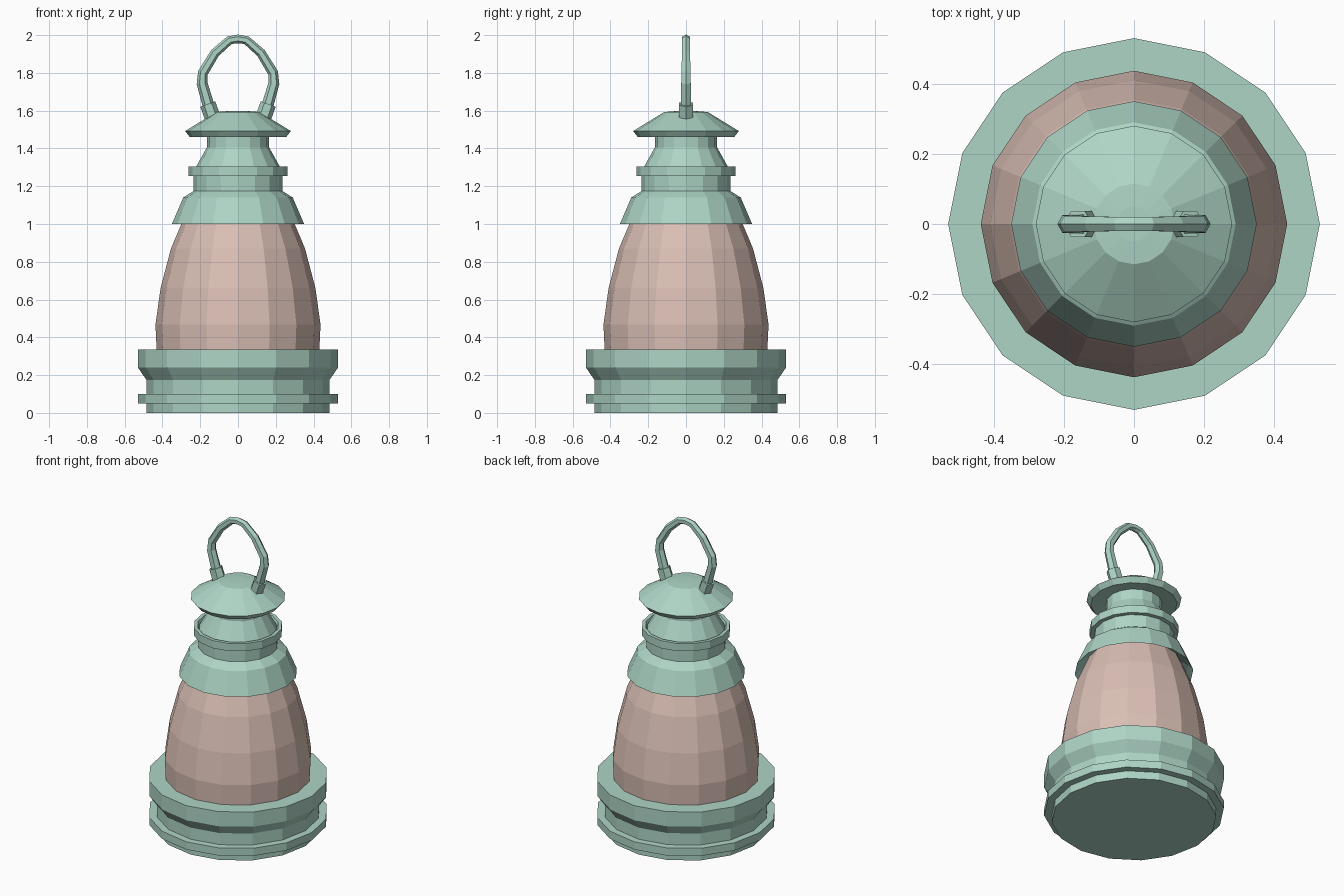
import bpy, bmesh, math
from mathutils import Vector

if "Cube" in bpy.data.objects:
    bpy.data.objects.remove(bpy.data.objects["Cube"])

SIDES = 16


def material(name, color):
    m = bpy.data.materials.new(name)
    m.diffuse_color = color
    m.use_nodes = True
    m.node_tree.nodes["Principled BSDF"].inputs["Base Color"].default_value = m.diffuse_color
    return m


metal = material("painted_metal", (0.42, 0.66, 0.56, 1))
glass = material("frosted_glass", (0.70, 0.52, 0.46, 1))


def finish(name, bm, mat):
    bmesh.ops.recalc_face_normals(bm, faces=bm.faces)
    mesh = bpy.data.meshes.new(name)
    bm.to_mesh(mesh)
    bm.free()
    mesh.materials.append(mat)
    ob = bpy.data.objects.new(name, mesh)
    bpy.context.collection.objects.link(ob)
    return ob


def skin(name, rings, mat):
    """Bridge successive vertex rings and cap both ends."""
    bm = bmesh.new()
    loops = [[bm.verts.new(p) for p in ring] for ring in rings]
    for a, b in zip(loops, loops[1:]):
        n = len(a)
        for i in range(n):
            j = (i + 1) % n
            bm.faces.new((a[i], a[j], b[j], b[i]))
    bm.faces.new(loops[0])
    bm.faces.new(loops[-1])
    return finish(name, bm, mat)


def lathe(name, profile, mat):
    angles = [2 * math.pi * i / SIDES for i in range(SIDES)]
    return skin(name, [[(r * math.cos(a), r * math.sin(a), z) for a in angles]
                       for r, z in profile], mat)


def tube(name, path, mat, sides=6):
    """Sweep a polygon along (x, z, radius) points in the xz plane."""
    pts = [Vector((x, 0, z)) for x, z, r in path]
    rings = []
    for i, p in enumerate(pts):
        t = (pts[min(i + 1, len(pts) - 1)] - pts[max(i - 1, 0)]).normalized()
        side = Vector((-t.z, 0, t.x))
        ring = []
        for k in range(sides):
            a = 2 * math.pi * (k + 0.5) / sides
            ring.append(p + path[i][2] * (side * math.sin(a) + Vector((0, math.cos(a), 0))))
        rings.append(ring)
    return skin(name, rings, mat)


# stepped base
lathe("base", [(0.485, 0), (0.485, 0.05), (0.53, 0.05), (0.53, 0.10), (0.485, 0.10),
               (0.485, 0.175), (0.53, 0.24), (0.53, 0.335), (0.40, 0.335)], metal)

# glass globe
lathe("globe", [(0.43, 0.32), (0.437, 0.467), (0.41, 0.66), (0.355, 0.87),
                (0.30, 1.0), (0.275, 1.06)], glass)

# flared collar, chimney ring, cone and neck
lathe("collar", [(0.27, 1.06), (0.32, 1.03), (0.35, 1.0), (0.29, 1.14), (0.235, 1.175),
                 (0.235, 1.255), (0.262, 1.255), (0.262, 1.305), (0.24, 1.305),
                 (0.232, 1.285), (0.165, 1.405), (0.165, 1.48)], metal)

# cap
lathe("cap", [(0.155, 1.47), (0.255, 1.46), (0.28, 1.492), (0.115, 1.593),
              (0.05, 1.598)], metal)

# carrying loop, mirrored from one half path
half = [(0.14, 1.58, 0.031), (0.16, 1.64, 0.031), (0.19, 1.745, 0.029), (0.186, 1.80, 0.027),
        (0.122, 1.905, 0.025), (0.045, 1.973, 0.023)]
tube("handle", half + [(0, 1.98, 0.023)] + [(-x, z, r) for x, z, r in reversed(half)], metal)

# sleeves where the loop meets the cap
for s, label in ((1, "right"), (-1, "left")):
    tube("handle_sleeve_" + label, [(s * 0.133, 1.56, 0.042), (s * 0.16, 1.635, 0.042)], metal)
